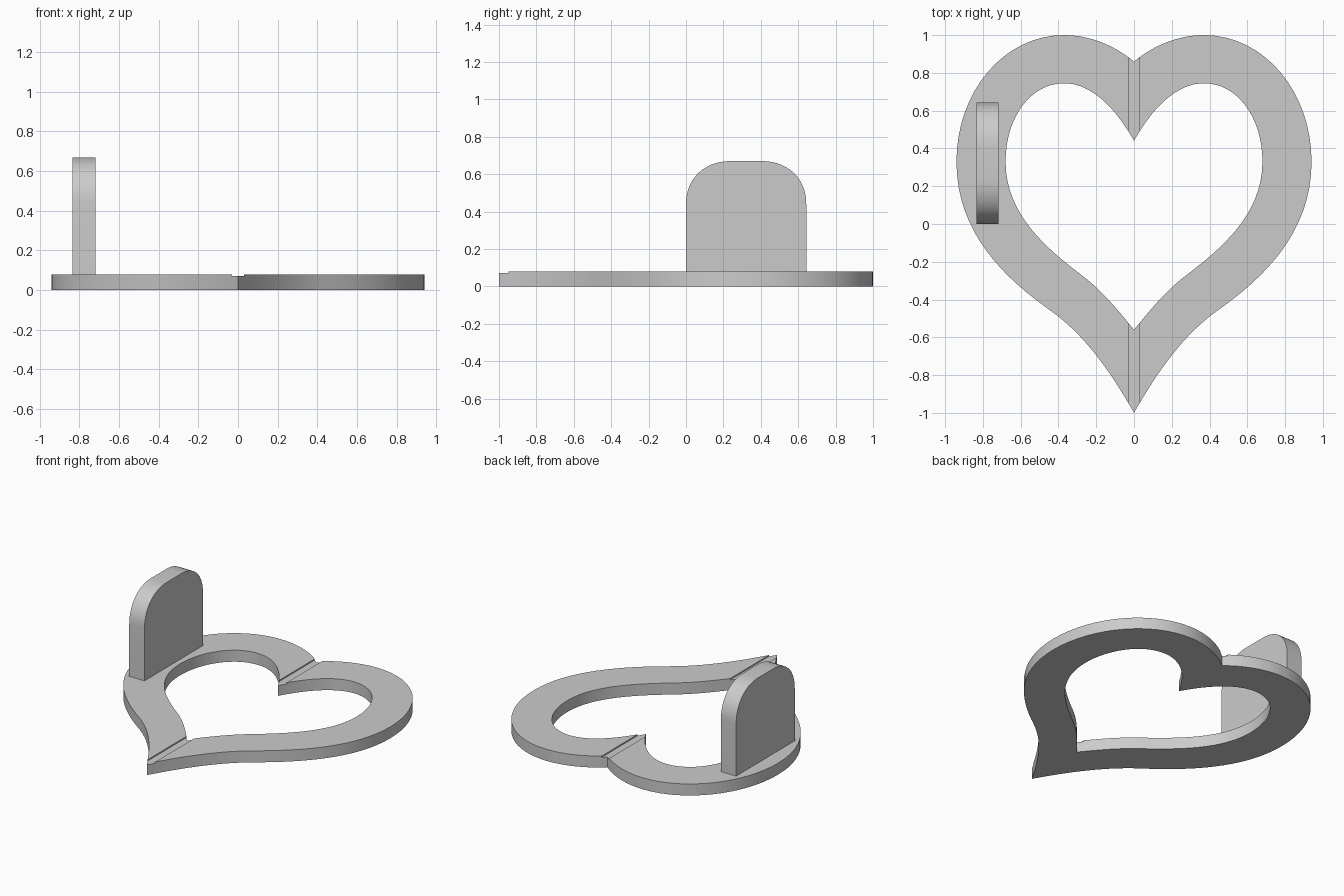
import bpy, bmesh
from mathutils import Vector
from mathutils.geometry import interpolate_bezier

if "Cube" in bpy.data.objects:
    bpy.data.objects.remove(bpy.data.objects["Cube"])

HEIGHT, FLOOR, GROOVE = 0.08, 0.071, 0.029


def curve(points, steps):
    """Sample chained cubic Beziers: anchor, handle, handle, anchor, ..."""
    out = [Vector(points[0])]
    for i in range(0, len(points) - 1, 3):
        a, b, c, d = (Vector((*p, 0)) for p in points[i:i + 4])
        out += [p.xy for p in interpolate_bezier(a, b, c, d, steps + 1)[1:]]
    return out


def closed(half):
    """Mirror a half outline across x = 0 into a closed loop."""
    return half + [Vector((-p.x, p.y)) for p in half[-2:0:-1]]


def make_object(name, verts, faces):
    mesh = bpy.data.meshes.new(name)
    mesh.from_pydata(verts, [], faces)
    bm = bmesh.new()
    bm.from_mesh(mesh)
    bmesh.ops.recalc_face_normals(bm, faces=bm.faces)
    bm.to_mesh(mesh)
    bm.free()
    obj = bpy.data.objects.new(name, mesh)
    bpy.context.collection.objects.link(obj)
    return obj


def smooth(obj):
    bpy.ops.object.select_all(action='DESELECT')
    obj.select_set(True)
    bpy.context.view_layer.objects.active = obj
    bpy.ops.object.shade_smooth_by_angle(angle=0.5)


# Heart-shaped ring
outer = closed(curve([(0, .86), (.11, .95), (.24, 1), (.37, 1),
                      (.69, 1), (.94, .70), (.94, .33),
                      (.94, -.05), (.68, -.29), (.44, -.46),
                      (.27, -.58), (.13, -.77), (0, -1)], 16))
inner = closed(curve([(0, .44), (.10, .62), (.23, .745), (.37, .745),
                      (.55, .745), (.68, .56), (.68, .33),
                      (.68, .05), (.46, -.13), (.285, -.265),
                      (.17, -.35), (.09, -.45), (0, -.56)], 16))
verts, faces, n = [], [], len(outer)
for o, i in zip(outer, inner):
    verts += [(*o, 0), (*o, HEIGHT), (*i, HEIGHT), (*i, 0)]
for s in range(n):
    a, b = 4 * s, 4 * ((s + 1) % n)
    for k in range(4):
        m = (k + 1) % 4
        faces.append((a + k, a + m, b + m, b + k))
ring = make_object("heart_ring", verts, faces)

# Shallow groove along the centre line
bpy.ops.mesh.primitive_cube_add(size=1, location=(0, 0, FLOOR + 0.1))
cutter = bpy.context.object
cutter.name = "groove_cutter"
cutter.scale = (2 * GROOVE, 2.4, 0.2)
cutter.hide_render = True
cut = ring.modifiers.new("groove", 'BOOLEAN')
cut.operation, cut.object, cut.solver = 'DIFFERENCE', cutter, 'EXACT'
bpy.context.view_layer.objects.active = ring
bpy.ops.object.modifier_apply(modifier=cut.name)
bpy.data.objects.remove(cutter)
smooth(ring)

# Upright tab with rounded top corners
left = curve([(0, .44), (0, .58), (.10, .67), (.24, .67)], 14)
profile = [Vector((0, HEIGHT))] + left
profile += [Vector((.643 - p.x, p.y)) for p in reversed(profile)]
n = len(profile)
verts = [(x, *p) for x in (-.835, -.718) for p in profile]
faces = [tuple(range(n)), tuple(range(n, 2 * n))]
faces += [(i, (i + 1) % n, n + (i + 1) % n, n + i) for i in range(n)]
smooth(make_object("upright_tab", verts, faces))
